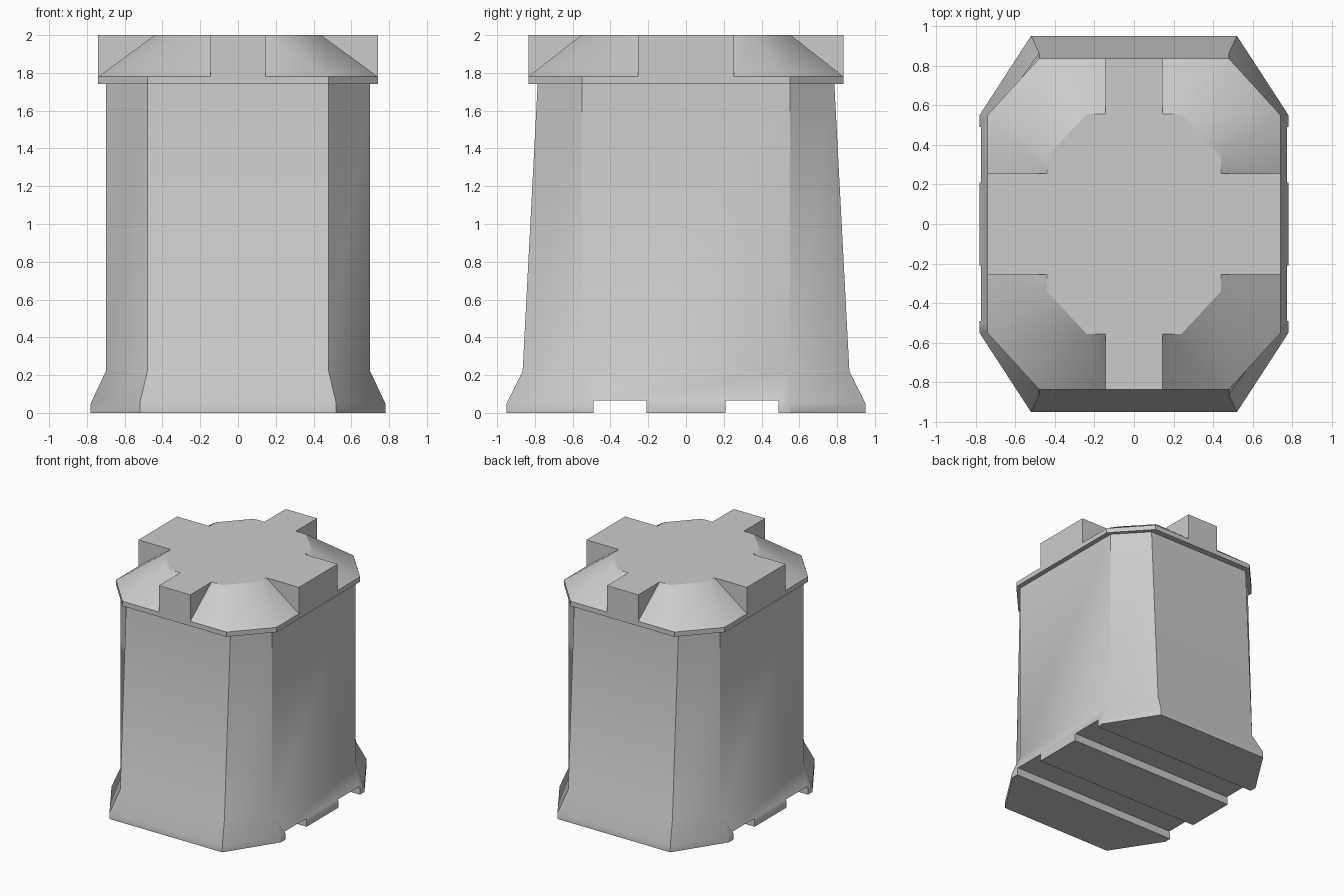
import bpy, bmesh, math

if "Cube" in bpy.data.objects:
    bpy.data.objects.remove(bpy.data.objects["Cube"])


def new_object(name, bm):
    bmesh.ops.recalc_face_normals(bm, faces=bm.faces)
    mesh = bpy.data.meshes.new(name)
    bm.to_mesh(mesh)
    bm.free()
    ob = bpy.data.objects.new(name, mesh)
    bpy.context.collection.objects.link(ob)
    return ob


def mirror_outline(quarter):
    """Turn the +x +y quarter of an outline into the full closed loop."""
    right = [(x, -y) for x, y in reversed(quarter)] + quarter
    return right + [(-x, -y) for x, y in right]


def loft(name, layers):
    """Layers are (z, quarter outline); outlines share a point count."""
    bm = bmesh.new()
    rings = [[bm.verts.new((x, y, z)) for x, y in mirror_outline(q)] for z, q in layers]
    n = len(rings[0])
    for a, b in zip(rings, rings[1:]):
        for i in range(n):
            j = (i + 1) % n
            bm.faces.new((a[i], a[j], b[j], b[i]))
    bm.faces.new(rings[0][::-1])
    bm.faces.new(rings[-1])
    return new_object(name, bm)


def combine(ob, other, operation):
    mod = ob.modifiers.new(operation.lower(), 'BOOLEAN')
    mod.operation, mod.solver, mod.object = operation, 'EXACT', other
    bpy.context.view_layer.objects.active = ob
    bpy.ops.object.modifier_apply(modifier=mod.name)
    bpy.data.objects.remove(other)


# Tapered octagonal body with a flared foot
foot = [(0.78, 0.55), (0.52, 0.95)]
body = loft("body", [
    (0.0, foot),
    (0.05, foot),
    (0.22, [(0.70, 0.55), (0.48, 0.865)]),
    (1.75, [(0.70, 0.55), (0.48, 0.785)]),
])

# Two grooves running across the underside
for side in (-1, 1):
    y0, y1 = sorted((side * 0.21, side * 0.49))
    bm = bmesh.new()
    bmesh.ops.create_cube(bm, size=1)
    for v in bm.verts:
        v.co = (v.co.x * 2, y0 if v.co.y < 0 else y1, -0.1 if v.co.z < 0 else 0.065)
    cutter = new_object("groove_cutter", bm)
    cutter.hide_render = True
    combine(body, cutter, 'DIFFERENCE')

# Lid: thin rim with sloping octagonal shoulders
rim = [(0.74, 0.55), (0.48, 0.835)]
lid = loft("lid", [(1.74, rim), (1.78, rim), (2.0, [(0.44, 0.34), (0.24, 0.555)])])

# Raised cross on the lid
arms = [(0.74, 0.255), (0.145, 0.255), (0.145, 0.835)]
cross = loft("lid_cross", [(1.76, arms), (2.0, arms)])
combine(lid, cross, 'UNION')

# Soft shading over the flare and shoulders, crisp corners elsewhere
for ob in (body, lid):
    bpy.ops.object.select_all(action='DESELECT')
    ob.select_set(True)
    bpy.context.view_layer.objects.active = ob
    bpy.ops.object.shade_smooth_by_angle(angle=math.radians(31))
